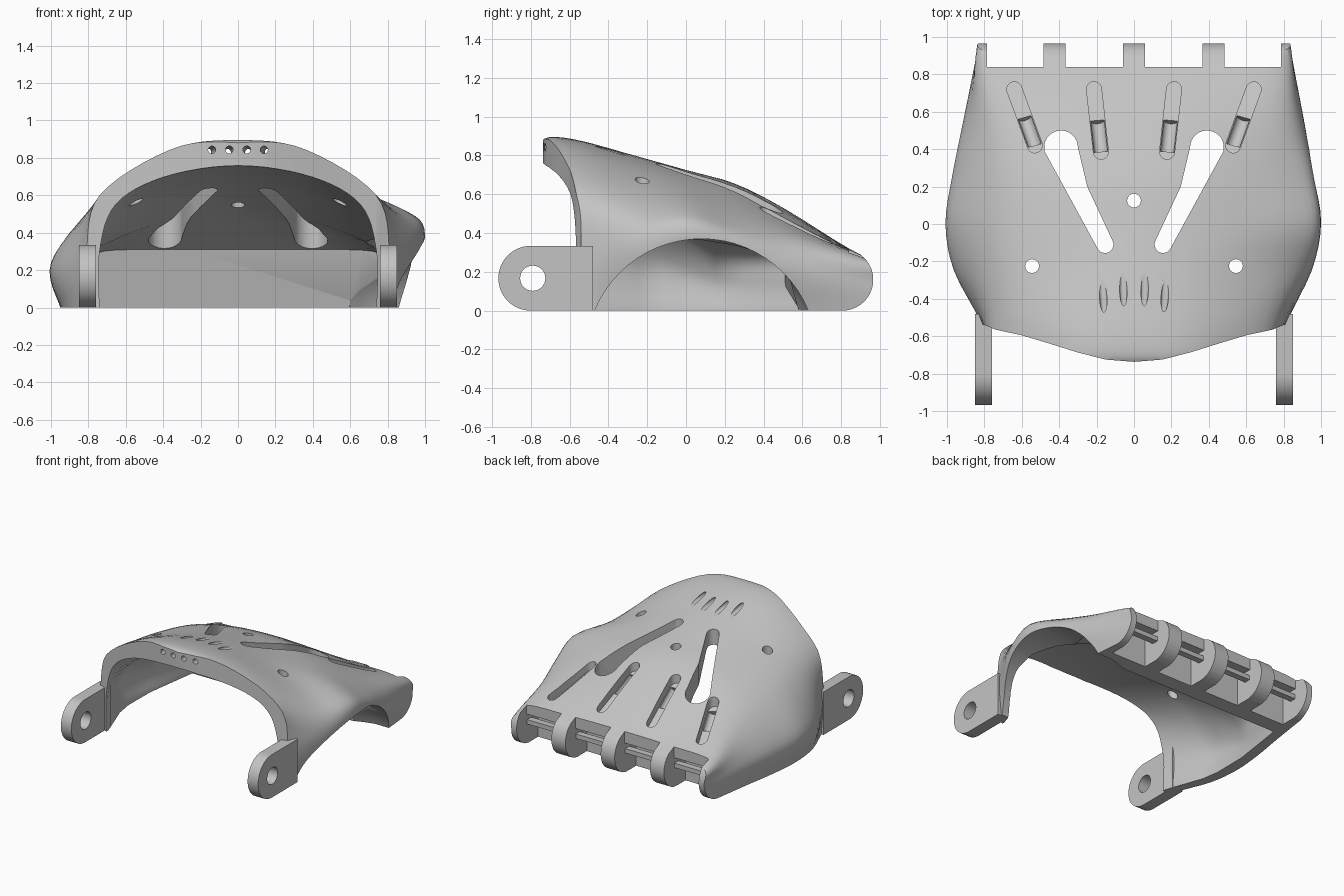
import bpy, bmesh, math
from mathutils import Vector

old = bpy.data.objects.get("Cube")
if old:
    bpy.data.objects.remove(old, do_unlink=True)

grey = bpy.data.materials.new("plain grey")
grey.use_nodes = True
grey.diffuse_color = (0.55, 0.55, 0.55, 1)
grey.node_tree.nodes["Principled BSDF"].inputs["Base Color"].default_value = (0.55, 0.55, 0.55, 1)


def make(name, verts, faces):
    bm = bmesh.new()
    vs = [bm.verts.new(v) for v in verts]
    for f in faces:
        bm.faces.new([vs[i] for i in f])
    bmesh.ops.recalc_face_normals(bm, faces=bm.faces)
    mesh = bpy.data.meshes.new(name)
    bm.to_mesh(mesh)
    bm.free()
    ob = bpy.data.objects.new(name, mesh)
    bpy.context.collection.objects.link(ob)
    mesh.materials.append(grey)
    return ob


def skin(name, rings):
    """Join closed rings of equal length and cap both ends."""
    n = len(rings[0])
    verts = [p for r in rings for p in r]
    faces = [(i * n + j, i * n + (j + 1) % n, (i + 1) * n + (j + 1) % n, (i + 1) * n + j)
             for i in range(len(rings) - 1) for j in range(n)]
    last = (len(rings) - 1) * n
    faces += [tuple(range(n)), tuple(range(last, last + n))]
    return make(name, verts, faces)


def prism(name, pts, axis, lo, hi):
    """Extrude a 2D outline along x or z; lo may be a function of the outline point."""
    low = lo if callable(lo) else (lambda u, v: lo)
    put = (lambda u, v, w: (w, u, v)) if axis == "x" else (lambda u, v, w: (u, v, w))
    return skin(name, [[put(u, v, low(u, v)) for u, v in pts],
                       [put(u, v, hi) for u, v in pts]])


def box(name, x0, x1, y0, y1, z0, z1):
    return prism(name, [(x0, y0), (x1, y0), (x1, y1), (x0, y1)], "z", z0, z1)


def arc(cu, cv, r, a0=0, a1=360, n=32):
    steps = n if a1 - a0 == 360 else n + 1
    return [(cu + r * math.cos(math.radians(a0 + (a1 - a0) * i / n)),
             cv + r * math.sin(math.radians(a0 + (a1 - a0) * i / n))) for i in range(steps)]


def rod(name, a, b, r):
    a, b = Vector(a), Vector(b)
    q = (b - a).to_track_quat("Z", "Y")
    return skin(name, [[p + q @ Vector((u, v, 0)) for u, v in arc(0, 0, r, n=20)] for p in (a, b)])


def spline(pts, steps):
    """Smooth curve through the points."""
    pts = [Vector(p) for p in pts]
    out = []
    for i in range(len(pts) - 1):
        p0, p1, p2, p3 = pts[max(i - 1, 0)], pts[i], pts[i + 1], pts[min(i + 2, len(pts) - 1)]
        for k in range(steps):
            t = k / steps
            out.append(0.5 * (2 * p1 + (p2 - p0) * t + (2 * p0 - 5 * p1 + 4 * p2 - p3) * t * t
                              + (3 * p1 - p0 - 3 * p2 + p3) * t ** 3))
    return out + [pts[-1]]


def half(y, s):
    xb, xw, zw, xs, zs, xm, zm, zt = s
    return [(xb, y, 0), (xw, y, zw), (xs, y, zs), (xm, y, zm), (0, y, zt)]


def loft(name, stations, thumb, ysteps):
    """Smooth arch sections along y; thumb overrides base, widest and shoulder at +x."""
    sections = []
    for y, s in stations.items():
        right = half(y, thumb.get(y, s[:5]) + s[5:])
        left = [(-x, yy, z) for x, yy, z in half(y, s)]
        sections.append(right + left[-2::-1])
    columns = [spline(c, ysteps) for c in zip(*sections)]
    return skin(name, [spline(r, 6) for r in zip(*columns)])


def cut(target, cutter):
    cutter.hide_render = True
    m = target.modifiers.new("cut", "BOOLEAN")
    m.operation, m.solver, m.object = "DIFFERENCE", "EXACT", cutter
    bpy.context.view_layer.objects.active = target
    bpy.ops.object.modifier_apply(modifier=m.name)
    bpy.data.objects.remove(cutter, do_unlink=True)


# Domed outer shell
outer = {
    -.76: (.80, .80, .30, .74, .60, .36, .82, .86),
    -.70: (.80, .80, .30, .74, .60, .36, .845, .895),
    -.54: (.81, .81, .30, .74, .60, .38, .82, .875),
    -.25: (.92, .955, .24, .75, .57, .40, .73, .795),
    0: (.95, 1.0, .24, .76, .53, .42, .67, .725),
    .25: (.93, .965, .22, .75, .48, .42, .61, .655),
    .50: (.89, .917, .20, .75, .41, .42, .50, .53),
    .84: (.84, .853, .16, .80, .295, .42, .315, .32),
    1.0: (.82, .825, .14, .79, .24, .42, .25, .25),
}
thumb = {-.25: (.86, .95, .33, .82, .53), 0: (.87, 1.0, .38, .87, .53),
         .25: (.87, .965, .32, .84, .46), .50: (.87, .917, .25, .79, .40)}
palm = loft("palm_shell", outer, thumb, 4)

# Hollow underside
inner = {
    -.90: (.74, .74, .30, .655, .55, .40, .71, .77),
    -.54: (.74, .74, .30, .655, .55, .40, .69, .745),
    -.25: (.84, .87, .24, .67, .49, .40, .62, .67),
    -.12: (.86, .90, .24, .68, .46, .40, .59, .635),
    .15: (.86, .88, .15, .78, .30, .40, .46, .54),
    .30: (.84, .85, .15, .77, .30, .40, .43, .46),
    .51: (.80, .80, .15, .76, .29, .40, .31, .31),
}
cavity = loft("cavity_cutter", inner, {}, 1)
for v in cavity.data.vertices:
    if v.co.y > .5 and v.co.z < .13:
        v.co.y += .6 * (.13 - v.co.z)
    if v.co.z < .001:
        v.co.z = -.05
cut(palm, cavity)

# Curved wrist edge
edge = [(0, -.737), (.15, -.725), (.3, -.687), (.45, -.64), (.6, -.595), (.74, -.565), (.8, -.54), (1.2, -.54)]
rim = [(-x, y) for x, y in edge[:0:-1]] + edge + [(1.2, -1.2), (-1.2, -1.2)]
cut(palm, prism("rim_cutter", rim, "z", -.2, 1.2))

# Thumb arch with a rounded inner end
cut(palm, skin("thumb_cutter", [[(x, y, z) for y, z in arc(.08, -.224, r, n=64)] for x, r in
                                ((1.3, .594), (.74, .594), (.66, .575), (.6, .555), (.57, .518), (.56, .476))]))

# Rounded finger edge
nose = arc(.805, .16, .16, -88, 70, 32) + [(.862, .6), (1.2, .6), (1.2, -.2), (.811, -.2)]
cut(palm, prism("nose_cutter", nose, "x", -1.2, 1.2))

# Cable grooves, vents, finger pockets and drilled holes, mirrored
vent = arc(.39, .41, .09, -15, 180, 16) + [(.25, .2)] + arc(.155, -.11, .045, 155, 330, 12)
for side in (1, -1):
    for back, front, base in (((.64, .72), (.53, .42), .36), ((.214, .721), (.177, .386), .415)):
        tilt = math.degrees(math.atan2(back[1] - front[1], back[0] - front[0]))
        slot = arc(*back, .04, tilt - 90, tilt + 90, 10) + arc(*front, .04, tilt + 90, tilt + 270, 10)
        floor = lambda u, v: base - .55 * (v - .57)
        cut(palm, prism("groove_cutter", [(side * x, y) for x, y in slot], "z", floor, 1.2))
        mid = [b + (f - b) * .5 for b, f in zip(back, front)]
        ends = [(side * x, y, floor(x, y)) for x, y in (mid, front)]
        cut(palm, rod("bore_cutter", *ends, .037))
    cut(palm, prism("vent_cutter", [(side * x, y) for x, y in vent], "z", -.2, 1.2))
    for x0, x1 in ((.06, .365), (.485, .785)):
        a, b = sorted((side * x0, side * x1))
        cut(palm, box("gap_cutter", a, b, .84, 1.1, -.1, .6))
        cut(palm, box("pocket_cutter", a, b, .70, .9, -.1, .23))
        box("pocket_bar", a - .01, b + .01, .785, .835, .15, .185)
    cut(palm, rod("side_drill", (side * .545, -.225, .3), (side * .545, -.225, 1.2), .037))
    for x0, x1 in ((.13, .175), (.043, .06)):
        cut(palm, rod("cord_drill", (side * x0, -.85, .85), (side * x1, -.25, .817), .02))
cut(palm, rod("centre_drill", (0, .125, .2), (0, .125, 1.2), .037))

# Wrist hinge tabs with pin holes
profile = arc(-.80, .167, .167, 90, 270, 28) + [(-.48, 0), (-.48, .334)]
for name, x in (("wrist_tab_left", .805), ("wrist_tab_right", -.805)):
    tab = prism(name, profile, "x", x - .045, x + .045)
    cut(tab, prism("pin_cutter", arc(-.79, .167, .065), "x", x - .2, x + .2))

# Smooth shading with crisp edges
bpy.ops.object.select_all(action="DESELECT")
for ob in bpy.context.collection.objects:
    if ob.type == "MESH" and ob.data.materials and ob.data.materials[0] == grey:
        ob.select_set(True)
        bpy.context.view_layer.objects.active = ob
bpy.ops.object.shade_smooth_by_angle(angle=math.radians(30))
